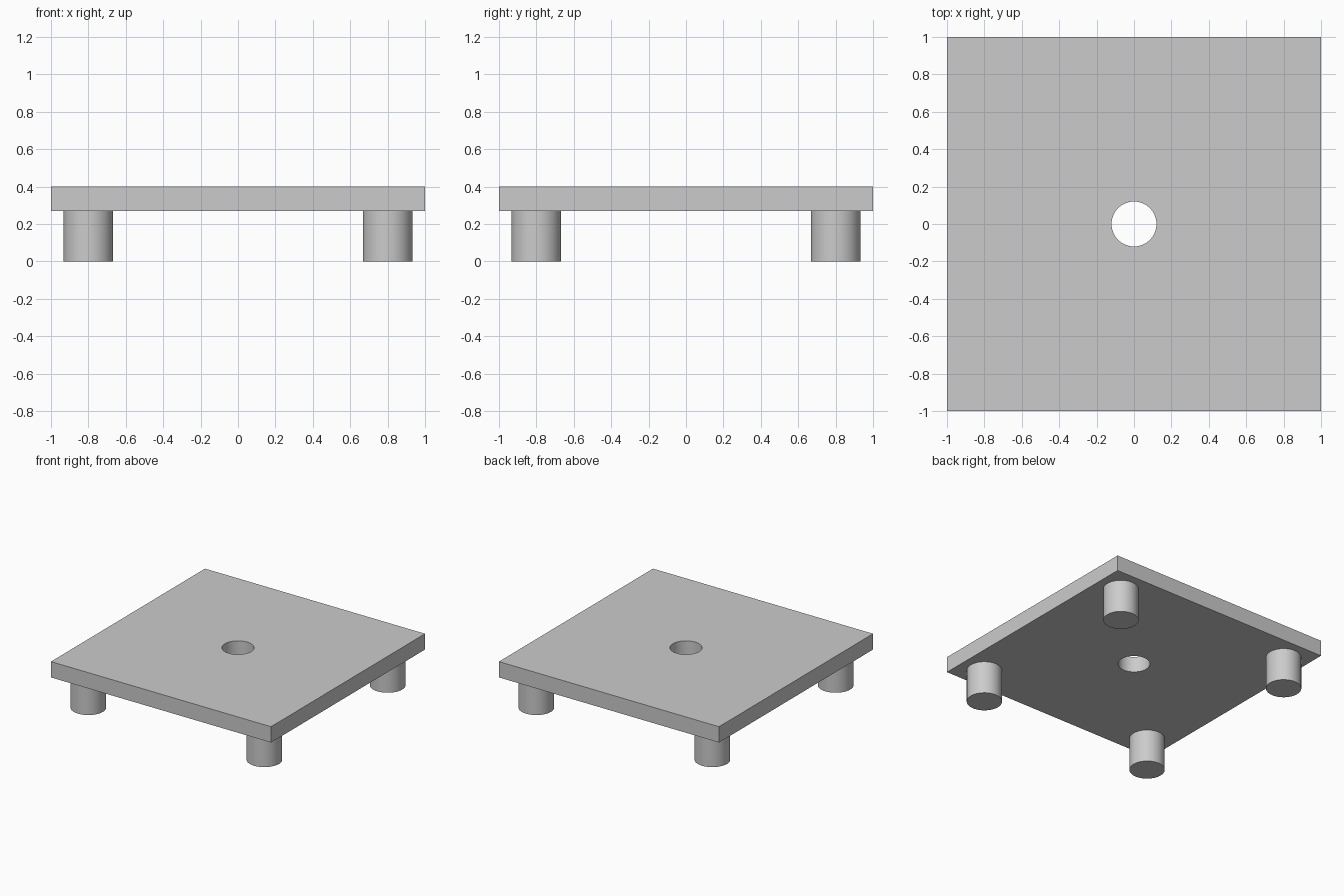
import bpy
import math

default_cube = bpy.data.objects.get("Cube")
if default_cube:
    bpy.data.objects.remove(default_cube, do_unlink=True)

LEG_HEIGHT = 0.27
TOP = 0.4
LEG_RADIUS = 0.133
LEG_OFFSET = 0.8
HOLE_RADIUS = 0.12

grey = bpy.data.materials.new("light_grey")
grey.use_nodes = True
colour = (0.6, 0.6, 0.6, 1)
grey.diffuse_color = colour
grey.node_tree.nodes["Principled BSDF"].inputs["Base Color"].default_value = colour


def cylinder(name, radius, bottom, top, x=0, y=0):
    """Upright smooth cylinder between two heights."""
    bpy.ops.mesh.primitive_cylinder_add(
        vertices=64, radius=radius, depth=top - bottom,
        location=(x, y, (bottom + top) / 2))
    obj = bpy.context.object
    obj.name = name
    obj.data.materials.append(grey)
    return obj


def smooth(obj):
    bpy.ops.object.select_all(action="DESELECT")
    obj.select_set(True)
    bpy.context.view_layer.objects.active = obj
    bpy.ops.object.shade_smooth_by_angle(angle=math.radians(30))


# Square top with a round hole through its centre
cutter = cylinder("hole_cutter", HOLE_RADIUS, 0, 2 * TOP)
cutter.hide_render = True

bpy.ops.mesh.primitive_cube_add(size=2, location=(0, 0, (LEG_HEIGHT + TOP) / 2))
plate = bpy.context.object
plate.name = "top_plate"
plate.scale.z = (TOP - LEG_HEIGHT) / 2
bpy.ops.object.transform_apply(location=False, rotation=False, scale=True)
plate.data.materials.append(grey)
hole = plate.modifiers.new("hole", "BOOLEAN")
hole.operation = "DIFFERENCE"
hole.solver = "EXACT"
hole.object = cutter
bpy.ops.object.modifier_apply(modifier=hole.name)
bpy.data.objects.remove(cutter, do_unlink=True)
smooth(plate)

# Four round legs near the corners
for depth_name, sy in (("front", -1), ("back", 1)):
    for side_name, sx in (("right", -1), ("left", 1)):
        leg = cylinder(f"{depth_name}_{side_name}_leg", LEG_RADIUS, 0, LEG_HEIGHT,
                       sx * LEG_OFFSET, sy * LEG_OFFSET)
        smooth(leg)
